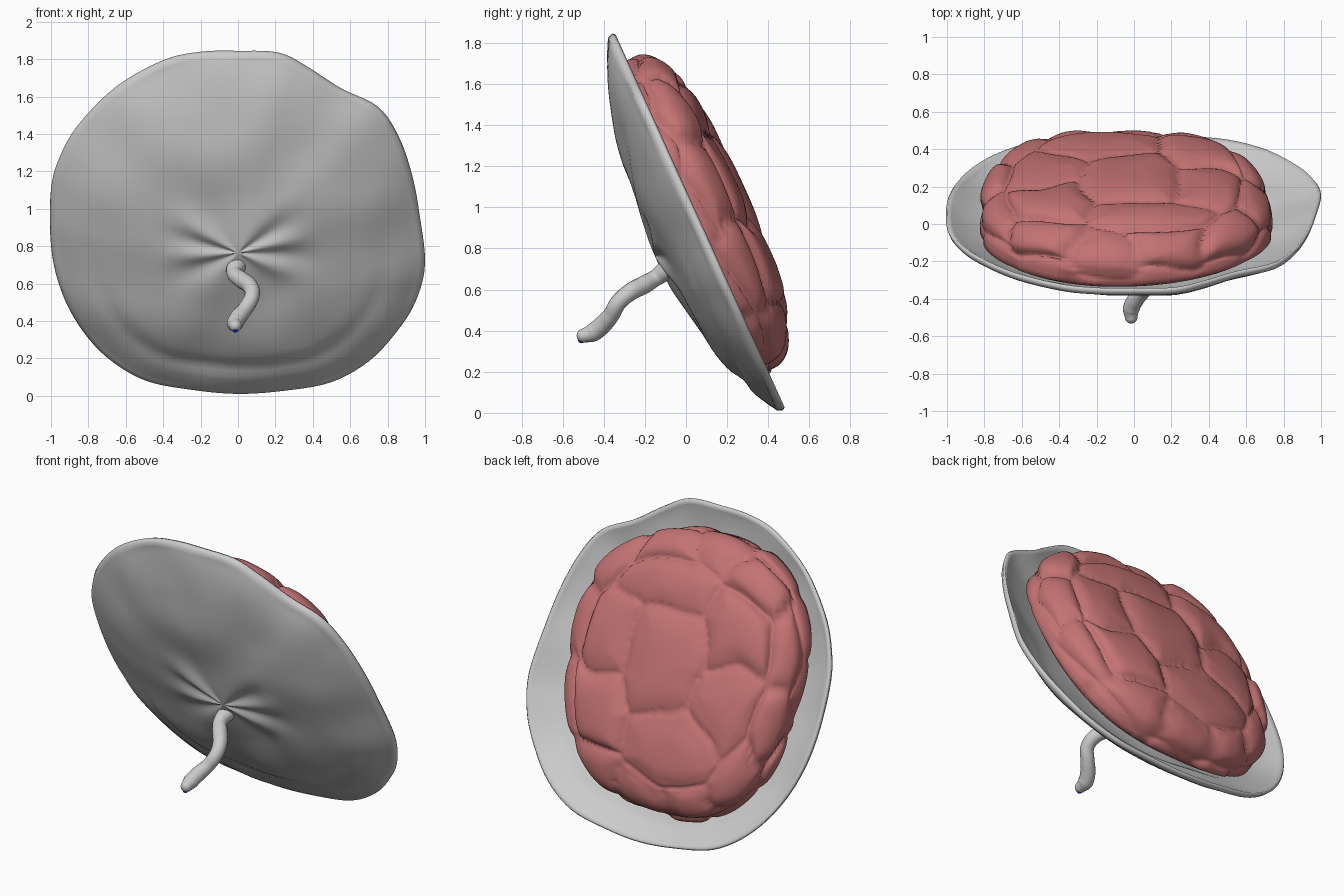
import bpy, bmesh, math, random
from mathutils import Vector, noise

if "Cube" in bpy.data.objects:
    bpy.data.objects.remove(bpy.data.objects["Cube"])

random.seed(4)
ORIGIN = Vector((0, 0.047, 0.92))
UP = Vector((0, -0.413, 0.911))        # direction up the tilted disc
FRONT = Vector((0, -0.911, -0.413))    # direction out of the front side


def place(x, s, d):
    """Disc coordinates (across, up, towards front) to world."""
    return ORIGIN + Vector((x, 0, 0)) + UP * s + FRONT * d


def material(name, colour):
    m = bpy.data.materials.new(name)
    m.diffuse_color = (*colour, 1)
    m.use_nodes = True
    m.node_tree.nodes["Principled BSDF"].inputs["Base Color"].default_value = m.diffuse_color
    return m


def loft(name, first, rows, last, mat=None):
    """Closed smooth skin: pole, rings, pole."""
    bm = bmesh.new()
    rings = [[bm.verts.new(p) for p in row] for row in rows]
    n = len(rows[0])
    for a, b in zip(rings, rings[1:]):
        for i in range(n):
            j = (i + 1) % n
            bm.faces.new((a[i], a[j], b[j], b[i]))
    for point, ring in ((first, rings[0]), (last, rings[-1])):
        v = bm.verts.new(point)
        for i in range(n):
            bm.faces.new((v, ring[i], ring[(i + 1) % n]))
    bmesh.ops.recalc_face_normals(bm, faces=bm.faces)
    me = bpy.data.meshes.new(name)
    bm.to_mesh(me)
    bm.free()
    for f in me.polygons:
        f.use_smooth = True
    ob = bpy.data.objects.new(name, me)
    bpy.context.collection.objects.link(ob)
    if mat:
        me.materials.append(mat)
    return ob


def smooth_loop(pts, k):
    """Closed Catmull-Rom loop through the points."""
    out, n = [], len(pts)
    for i in range(n):
        a, b, c, d = (Vector(pts[(i + o) % n]) for o in (-1, 0, 1, 2))
        for q in range(k):
            t = q / k
            out.append(0.5 * (2 * b + (c - a) * t + (2 * a - 5 * b + 4 * c - d) * t * t
                              + (3 * b - a - 3 * c + d) * t ** 3))
    return out


# Membrane dish: irregular rim outline seen from the front (x, z)
RIM = [(0, 1.84), (.22, 1.83), (.38, 1.75), (.55, 1.64), (.75, 1.54), (.86, 1.38),
       (.93, 1.18), (.97, .97), (1, .7), (.95, .5), (.85, .34), (.7, .18), (.5, .07),
       (.25, .025), (0, .008), (-.25, .03), (-.5, .08), (-.7, .2), (-.85, .37),
       (-.95, .57), (-1, .8), (-1, 1.1), (-.95, 1.28), (-.85, 1.45), (-.65, 1.65),
       (-.4, 1.79), (-.2, 1.835)]
rim = [Vector((p.x, (p.y - 0.92) / 0.911)) for p in smooth_loop(RIM, 5)]
APEX = Vector((0, -0.06))


def dish_depth(t):
    return 0.185 * (1 - t ** 3.5) + 0.055 * (1 - t) ** 2


def dish_ring(t, offset):
    row = []
    for r in rim:
        p = APEX.lerp(r, t)
        a = math.atan2(r.y, r.x)
        d = dish_depth(t) + offset
        d += 0.012 * math.sin(6 * a + 2 * math.sin(2 * a)) * math.exp(-((t - .22) / .17) ** 2)
        d += 0.018 * noise.noise(Vector((p.x * 3, p.y * 3, 2))) * min(1, 3 * t) * (t < .99)
        d -= 0.018 * math.exp(-((t - .78) / .05) ** 2) * max(0, -math.sin(a))
        row.append(place(p.x, p.y, d))
    return row


ts = [i / 32 for i in range(1, 32)]
rows = [dish_ring(t, .005) for t in ts]
rows += [dish_ring(.99, .008), dish_ring(1, -.012), dish_ring(.99, -.032)]
rows += [dish_ring(t, -.03) for t in reversed(ts)]
loft("membrane_dish", place(*APEX, .245), rows, place(*APEX, .21))

# Lobed tissue mass: flattened dome creased along cell borders
seeds = [(Vector((.08, .05)), 0.0)]
for count, radius, turn in ((6, .42, .3), (12, .84, .1), (14, 1.28, .4)):
    for i in range(count):
        a = turn + math.tau * (i + random.uniform(-.22, .22)) / count
        rr = radius + random.uniform(-.07, .07)
        seeds.append((Vector((rr * math.cos(a), rr * math.sin(a))), random.uniform(-.02, .02)))


def lobe(q):
    near = sorted(((q - s).length, h) for s, h in seeds)
    gap = near[1][0] - near[0][0]
    k = min(1, gap / .3)
    return 0.055 * (math.sqrt(k * (2 - k)) - 1) + near[0][1] * min(1, gap / .1)


N = 160


def mass_radius(a):
    c, s = abs(math.cos(a)), abs(math.sin(a))
    r = (c ** 2.35 + s ** 2.35) ** (-1 / 2.35)
    return r * (1 + .015 * math.sin(3 * a + 1) + .012 * math.sin(5 * a))


def mass_point(phi, a):
    q = Vector((math.cos(a), math.sin(a))) * (phi / (math.pi / 2)) * 1.15
    warp = Vector((noise.noise(Vector((q.x * 3, q.y * 3, 0))),
                   noise.noise(Vector((q.x * 3, q.y * 3, 9))))) * .07
    b = lobe(q + warp)
    radial = math.sin(phi) ** .75
    high = max(0, math.cos(phi)) ** .62
    r = mass_radius(a) * (radial + b * .8 * radial ** 3)
    h = .04 + .25 * high + b * (.3 + .7 * high)
    return place(-.05 + .79 * r * math.cos(a), .03 + .85 * r * math.sin(a), -h + .05 * (1 - high))


angles = [math.tau * i / N for i in range(N)]
rows = [[mass_point(math.pi / 2 * i / 64, a) for a in angles] for i in range(1, 65)]
for f in (.97, .92, .8, .6, .4, .2):   # underside resting in the dish
    rows.append([place(-.05 + .76 * f * mass_radius(a) * math.cos(a),
                       .03 + .82 * f * mass_radius(a) * math.sin(a),
                       dish_depth(min(1, f * .86)) - .045) for a in angles])
loft("lobed_mass", mass_point(.0001, 0), rows, place(-.05, .03, .17),
     material("red_tissue", (.55, .17, .17)))


# Cord: wavy tube from the dish front
CORD = [(0, .0, .71, 1.1), (-.005, -.08, .70, 1.15), (-.02, -.15, .655, .9), (.02, -.21, .62, 1),
        (.065, -.275, .585, .95), (.075, -.33, .535, .9), (.045, -.365, .475, .9),
        (.005, -.41, .425, 1), (-.015, -.455, .39, 1), (-.015, -.50, .375, .75)]
cu = bpy.data.curves.new("cord", 'CURVE')
cu.dimensions = '3D'
cu.bevel_depth = .045
cu.bevel_resolution = 6
cu.use_fill_caps = True
sp = cu.splines.new('BEZIER')
sp.bezier_points.add(len(CORD) - 1)
for bp, (x, y, z, r) in zip(sp.bezier_points, CORD):
    bp.co, bp.radius = (x, y, z), r
    bp.handle_left_type = bp.handle_right_type = 'AUTO'
bpy.context.collection.objects.link(bpy.data.objects.new("cord", cu))


# Rounded cord end and blue vessel tip
def ball(name, loc, r, mat=None):
    bpy.ops.mesh.primitive_uv_sphere_add(segments=24, ring_count=12, radius=r, location=loc)
    ob = bpy.context.object
    ob.name = name
    bpy.ops.object.shade_smooth()
    if mat:
        ob.data.materials.append(mat)


ball("cord_end", (-.015, -.498, .376), .034)
ball("vessel_tip", (-.015, -.508, .357), .018, material("blue_vessel", (.02, .02, .6)))
